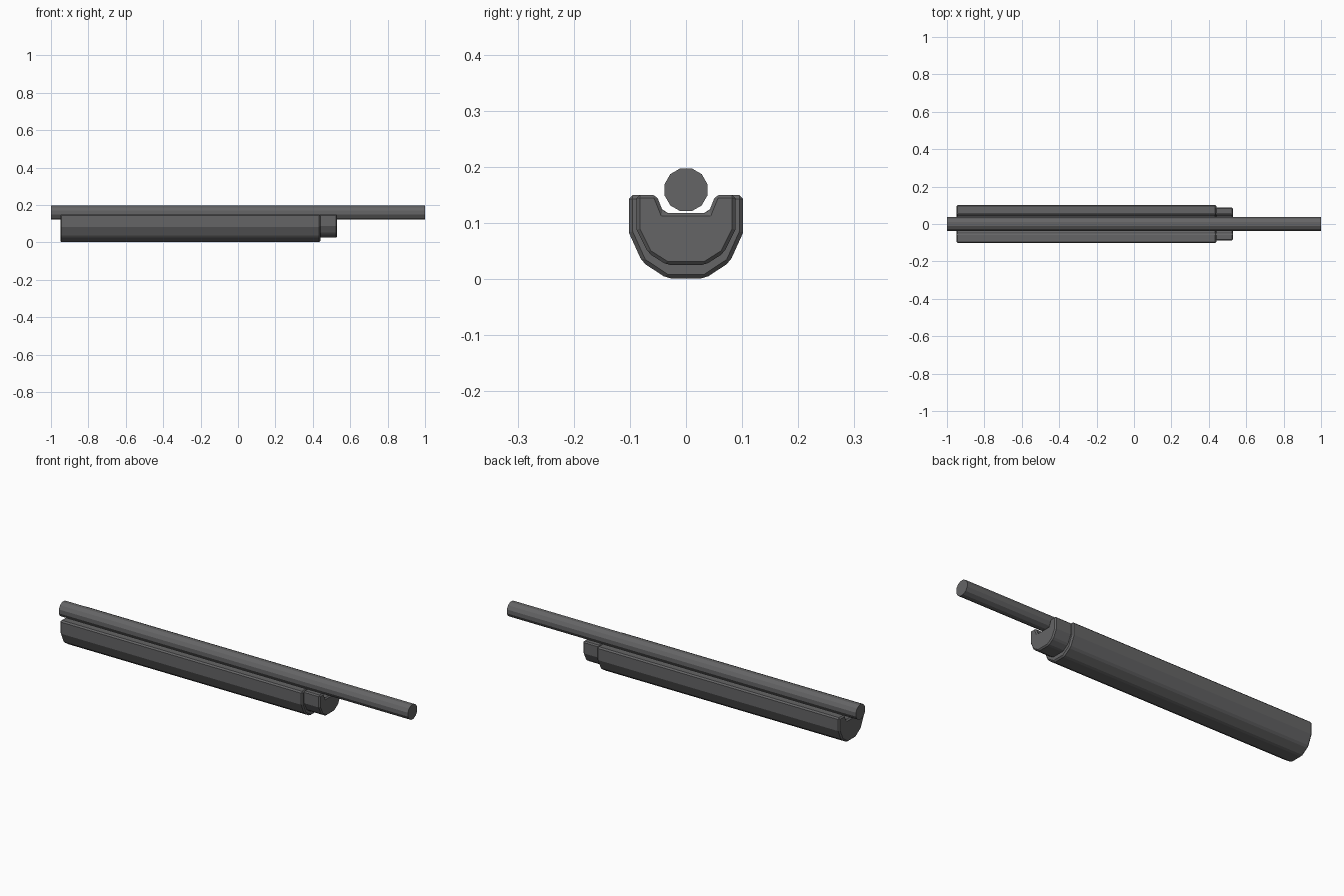
import bpy
import math

if "Cube" in bpy.data.objects:
    bpy.data.objects.remove(bpy.data.objects["Cube"], do_unlink=True)

metal = bpy.data.materials.new("dark_grey_metal")
metal.use_nodes = True
colour = (0.13, 0.13, 0.133, 1)
metal.diffuse_color = colour
metal.node_tree.nodes["Principled BSDF"].inputs["Base Color"].default_value = colour


def trough(name, half, x0, x1, bevel):
    """Extrude a mirrored (y, z) half profile along x and chamfer its edges."""
    profile = half + [(-y, z) for y, z in reversed(half)]
    n = len(profile)
    verts = [(x, y, z) for x in (x0, x1) for y, z in profile]
    faces = [(i, i + n, (i + 1) % n + n, (i + 1) % n) for i in range(n)]
    faces += [tuple(range(n)), tuple(reversed(range(n, 2 * n)))]
    mesh = bpy.data.meshes.new(name)
    mesh.from_pydata(verts, [], faces)
    # The profile runs clockwise seen from +x, so flip to face outward
    if mesh.polygons[n + 1].normal.x < 0:
        mesh.flip_normals()
    mesh.materials.append(metal)
    obj = bpy.data.objects.new(name, mesh)
    bpy.context.collection.objects.link(obj)
    mod = obj.modifiers.new("chamfer", "BEVEL")
    mod.width = bevel
    mod.segments = 1
    mod.limit_method = "ANGLE"
    mod.angle_limit = math.radians(30)
    return obj


# Long grip shell with a channel along the top
trough("handguard",
       [(0.04, 0.118), (0.053, 0.15), (0.102, 0.15), (0.102, 0.083),
        (0.078, 0.03), (0.034, 0.001)],
       -0.95, 0.44, 0.007)

# Smaller cap on the front end of the grip
trough("handguard_cap",
       [(0.04, 0.118), (0.053, 0.15), (0.088, 0.15), (0.088, 0.088),
        (0.067, 0.046), (0.034, 0.025)],
       0.435, 0.53, 0.006)

# Twelve-sided tube with a flat side up
bpy.ops.mesh.primitive_cylinder_add(
    vertices=12, radius=0.0395, depth=2, location=(0, 0, 0.159),
    rotation=(math.radians(15), math.radians(90), 0))
tube = bpy.context.object
tube.name = "barrel"
tube.rotation_euler = (0, math.radians(90), 0)
for v in tube.data.vertices:
    # Turn the section half a side
    a = math.radians(15)
    x, y = v.co.x, v.co.y
    v.co.x = x * math.cos(a) - y * math.sin(a)
    v.co.y = x * math.sin(a) + y * math.cos(a)
tube.data.materials.append(metal)
